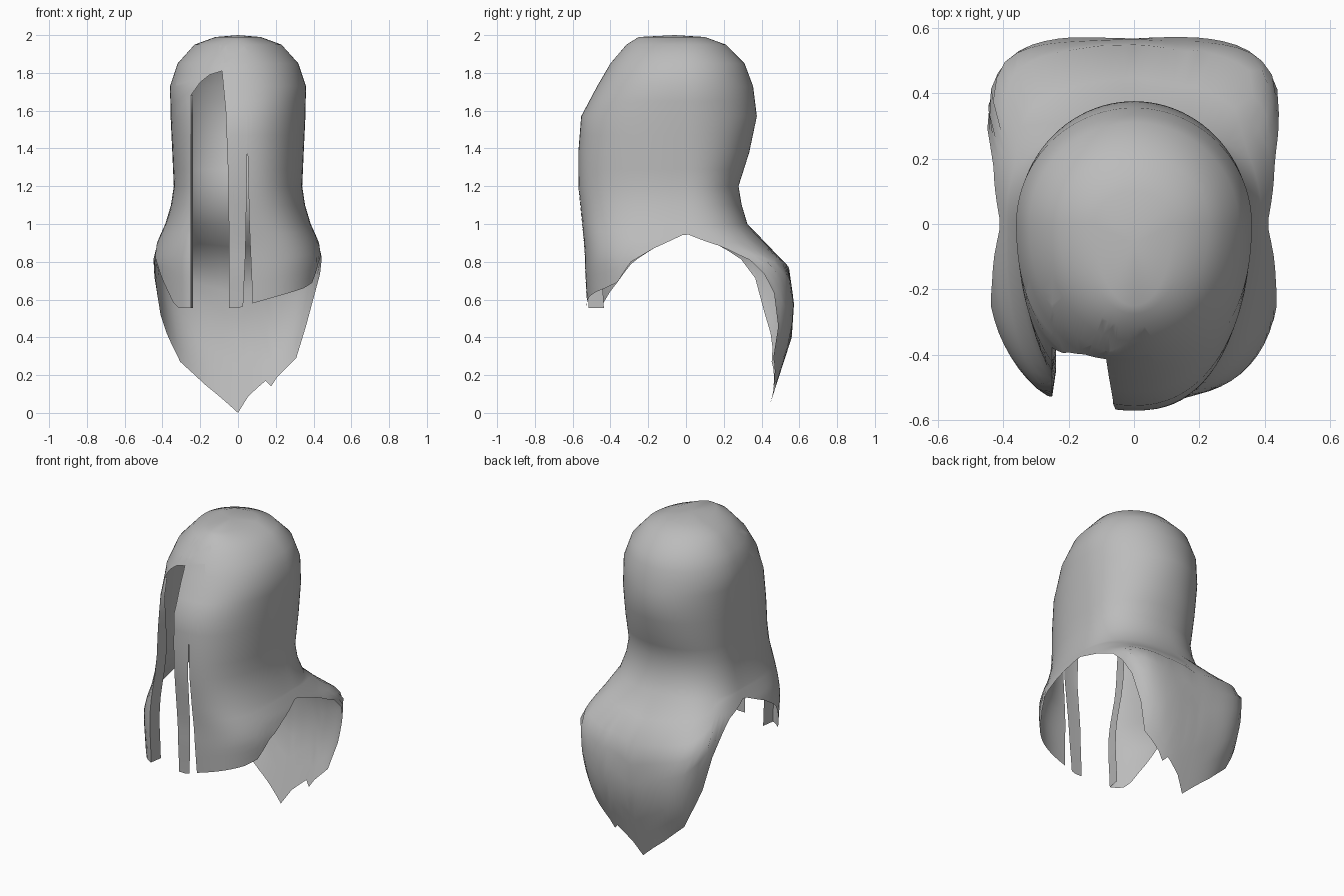
import bpy, bmesh, math
from mathutils import Vector

if "Cube" in bpy.data.objects:
    bpy.data.objects.remove(bpy.data.objects["Cube"])

# Cross-sections: height, half width, front depth, back depth, front squareness, back squareness
SECTIONS = [
    (2.00, 0.03, 0.10, 0.02, 2.0, 2.0), (1.99, 0.12, 0.25, 0.10, 2.0, 2.0),
    (1.95, 0.23, 0.315, 0.21, 2.0, 2.0), (1.85, 0.32, 0.40, 0.31, 2.1, 2.0),
    (1.73, 0.36, 0.47, 0.355, 2.2, 2.0), (1.57, 0.357, 0.555, 0.375, 2.2, 2.0),
    (1.38, 0.348, 0.57, 0.335, 2.3, 2.1), (1.20, 0.34, 0.57, 0.278, 2.4, 2.2),
    (1.10, 0.355, 0.56, 0.295, 2.5, 2.2), (1.00, 0.385, 0.55, 0.325, 2.7, 2.4),
    (0.90, 0.43, 0.54, 0.42, 2.9, 3.2), (0.82, 0.453, 0.535, 0.505, 3.0, 5.0),
    (0.77, 0.453, 0.535, 0.545, 3.0, 6.0), (0.58, 0.44, 0.525, 0.572, 3.0, 5.0),
    (0.40, 0.425, 0.525, 0.56, 3.0, 4.0), (0.20, 0.41, 0.52, 0.495, 3.0, 3.0),
    (0.00, 0.39, 0.52, 0.43, 3.0, 3.0),
]
# Hem height by angle from the back centre (0) round to the front centre (180)
HEM_RIGHT = [(0, 0), (8, 0.09), (20, 0.17), (24, 0.14), (28, 0.19), (40, 0.29), (45, 0.5),
             (49, 0.68), (56, 0.81), (66, 0.88), (90, 0.95), (108, 0.87), (120, 0.80),
             (128, 0.69), (136, 0.66), (172, 0.575), (180, 0.555)]
HEM_LEFT = [(0, 0), (24, 0.15), (40, 0.27), (50, 0.46), (54, 0.58), (57, 0.78), (66, 0.88),
            (90, 0.95), (108, 0.87), (119, 0.80), (128, 0.69), (133, 0.63), (138, 0.555),
            (180, 0.555)]
# Front openings as x, z outlines
FACE_OPENING = [(-0.25, 0.3), (-0.25, 1.68), (-0.2, 1.75), (-0.15, 1.79), (-0.085, 1.81),
                (-0.065, 1.6), (-0.05, 1.2), (-0.045, 0.3)]
NARROW_SLIT = [(0.015, 0.3), (0.04, 0.85), (0.05, 1.43), (0.06, 1.0), (0.09, 0.3)]


def lerp_table(table, t):
    for a, b in zip(table, table[1:]):
        if min(a[0], b[0]) <= t <= max(a[0], b[0]):
            k = (t - a[0]) / (b[0] - a[0])
            return [p + (q - p) * k for p, q in zip(a[1:], b[1:])]
    return list(table[-1][1:])


def surface_point(deg, z):
    w, front, back, nf, nb = lerp_table(SECTIONS, z)
    s, c = math.sin(math.radians(deg)), math.cos(math.radians(deg))
    n, depth = (nb, back) if c >= 0 else (nf, front)
    k = (abs(s) ** n + abs(c) ** n) ** (-1 / n)
    x, y = w * s * k, depth * c * k
    # the left front lock swells forward
    if c < 0 and x < 0:
        y -= 0.03 * max(0, 1 - abs(x + 0.27) / 0.12) * min(1, max(0, 1.6 - z) / 0.4)
    return (x, y, z)


def inside(poly, x, z):
    hit = False
    for (x1, z1), (x2, z2) in zip(poly, poly[1:] + poly[:1]):
        if (z1 > z) != (z2 > z) and x < x1 + (z - z1) * (x2 - x1) / (z2 - z1):
            hit = not hit
    return hit


def cut_opening(bm, poly):
    xs, zs = [p[0] for p in poly], [p[1] for p in poly]

    def near(f):
        c = f.calc_center_median()
        return (c.y < -0.2 and min(xs) - 0.08 < c.x < max(xs) + 0.08
                and c.z < max(zs) + 0.12)
    for (x1, z1), (x2, z2) in zip(poly, poly[1:]):
        faces = [f for f in bm.faces if near(f)]
        geom = list({e for f in faces for e in f.edges} | {v for f in faces for v in f.verts})
        bmesh.ops.bisect_plane(bm, geom=geom + faces, dist=1e-5, plane_co=(x1, 0, z1),
                               plane_no=Vector((z2 - z1, 0, x1 - x2)).normalized())
    doomed = []
    for f in bm.faces:
        c = f.calc_center_median()
        if c.y < -0.2 and inside(poly, c.x, c.z):
            doomed.append(f)
    bmesh.ops.delete(bm, geom=doomed, context='FACES')


# Hood shell: columns running from the crown down to the hem
bm = bmesh.new()
upper = [1.99, 1.975, 1.95, 1.9, 1.85, 1.79, 1.73, 1.65, 1.57, 1.47, 1.38, 1.29, 1.2, 1.1, 1.0]
LOWER = 8
crown = bm.verts.new((0, -0.06, 2.0))
columns = []
for deg in range(-180, 180, 4):
    hem = lerp_table(HEM_RIGHT if deg >= 0 else HEM_LEFT, abs(deg))[0]
    heights = upper + [1.0 + (hem - 1.0) * (i / LOWER) for i in range(1, LOWER + 1)]
    columns.append([bm.verts.new(surface_point(deg, z)) for z in heights])
for a, b in zip(columns, columns[1:] + columns[:1]):
    bm.faces.new((crown, a[0], b[0]))
    for i in range(len(a) - 1):
        bm.faces.new((a[i], a[i + 1], b[i + 1], b[i]))

# Face opening and narrow slit beside the front strand
cut_opening(bm, FACE_OPENING)
cut_opening(bm, NARROW_SLIT)

# Inner edge of the left lock folds back into the opening
rim = [e for e in bm.edges if e.is_boundary
       and all(abs(v.co.x + 0.25) < 1e-3 and v.co.y < -0.2 and v.co.z < 1.69 for v in e.verts)]
fold = bmesh.ops.extrude_edge_only(bm, edges=rim)["geom"]
for v in [g for g in fold if isinstance(g, bmesh.types.BMVert)]:
    k = min(1, max(0.02, (1.7 - v.co.z) / 0.4))
    v.co += Vector((0.012, 0.08 * k, 0))

bmesh.ops.recalc_face_normals(bm, faces=bm.faces[:])
top = max(bm.faces, key=lambda f: f.calc_center_median().z)
if top.normal.z < 0:
    bmesh.ops.reverse_faces(bm, faces=bm.faces[:])

mesh = bpy.data.meshes.new("hood_shell")
bm.to_mesh(mesh)
bm.free()
hood = bpy.data.objects.new("hood_shell", mesh)
bpy.context.collection.objects.link(hood)

grey = bpy.data.materials.new("plain grey")
grey.diffuse_color = (0.5, 0.5, 0.5, 1)
grey.use_nodes = True
grey.node_tree.nodes["Principled BSDF"].inputs["Base Color"].default_value = grey.diffuse_color
mesh.materials.append(grey)

bpy.context.view_layer.objects.active = hood
hood.select_set(True)
bpy.ops.object.shade_smooth_by_angle(angle=math.radians(60))
